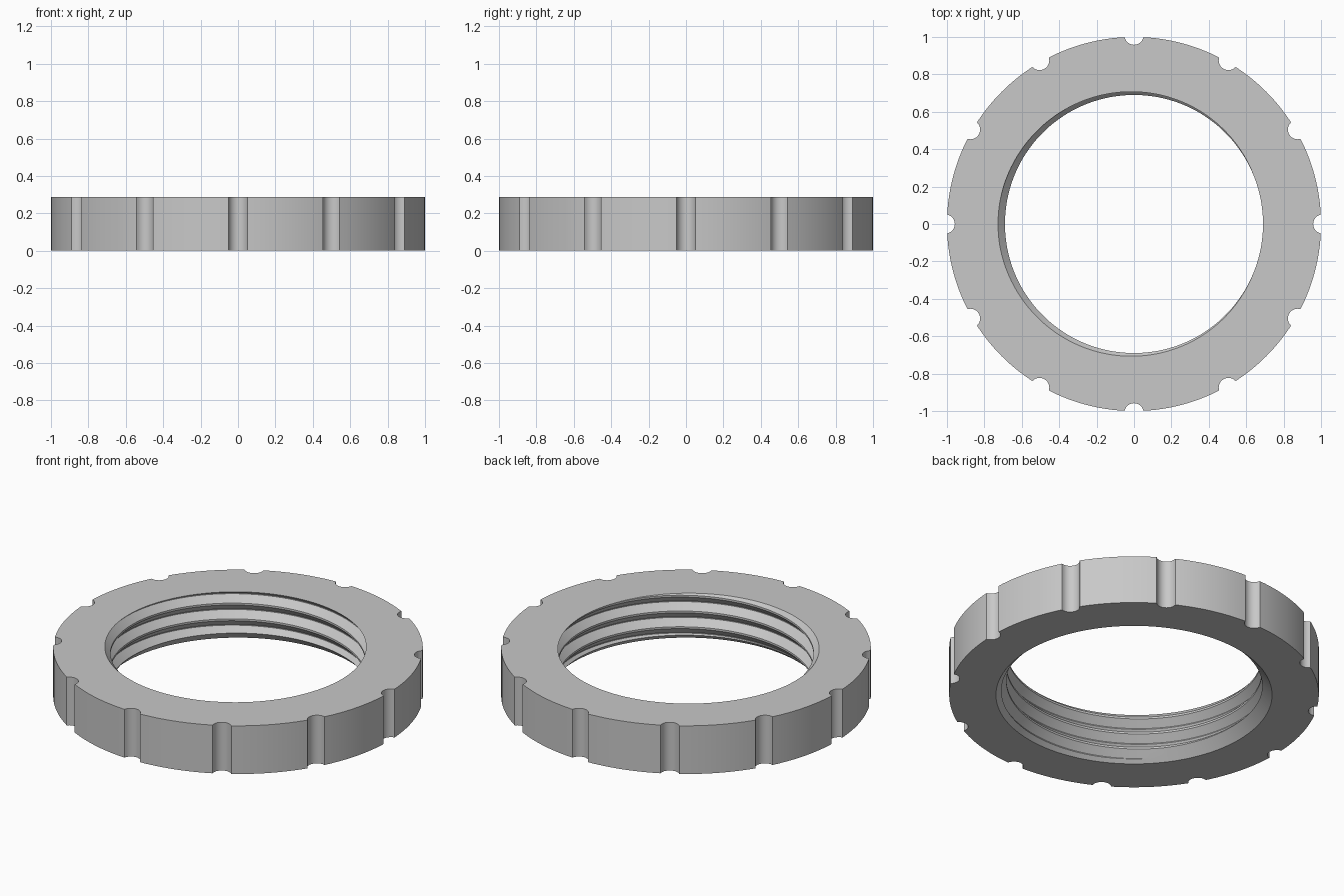
import bpy
import bmesh
import math

cube = bpy.data.objects.get("Cube")
if cube:
    bpy.data.objects.remove(cube, do_unlink=True)

HEIGHT = 0.288
OUTER = 1.0
BORE = 0.69           # thread crest radius
DEPTH = 0.037
PITCH = 0.094
CREST, ROOT = 0.06, 0.025   # half flats, as a share of the pitch
COUNTERSINK = 0.747
NOTCHES = 12
NOTCH_R, NOTCH_CENTRE = 0.052, 1.01
TAU = 2 * math.pi


def thread_radius(z, a):
    u = (z - HEIGHT) / PITCH - a / TAU
    t = (abs(u - round(u)) - CREST) / (0.5 - CREST - ROOT)
    return BORE + DEPTH * min(max(t, 0), 1)


def countersink_top(a):
    # height where the bottom chamfer runs out into the thread
    low, high = 0.0, COUNTERSINK - BORE
    for _ in range(30):
        mid = (low + high) / 2
        if thread_radius(mid, a) + mid < COUNTERSINK:
            low = mid
        else:
            high = mid
    return high


def rim_radius(offset):
    # rounded notch cut into the rim, by angle from the notch centre
    inside = NOTCH_R ** 2 - (NOTCH_CENTRE * math.sin(offset)) ** 2
    if inside < 0:
        return OUTER
    return min(OUTER, NOTCH_CENTRE * math.cos(offset) - math.sqrt(inside))


# angles through one sector: dense in the notch, even along the rim
sector = TAU / NOTCHES
half = math.asin(NOTCH_R / NOTCH_CENTRE) + 1e-4
offsets = [half * math.sin(math.pi * (i / 14 - 0.5)) for i in range(15)]
offsets += [half + (sector - 2 * half) * i / 12 for i in range(1, 12)]
columns = [(k * sector + o, rim_radius(o)) for k in range(NOTCHES) for o in offsets]
columns.append((columns[0][0] + TAU, columns[0][1]))

# helical corner lines of the thread, from the top down
turns = [n + c for n in range(1, -7, -1)
         for c in (0.5 + ROOT, 0.5 - ROOT, CREST, -CREST)]

bm = bmesh.new()


def section(a, rim):
    points = [(COUNTERSINK, 0), (rim, 0), (rim, HEIGHT)]
    floor = countersink_top(a)
    for u in turns:
        z = min(max(HEIGHT + PITCH * (u + a / TAU), floor), HEIGHT)
        points.append((thread_radius(z, a), z))
    return [bm.verts.new((r * math.cos(a), r * math.sin(a), z)) for r, z in points]


# skin neighbouring cross-sections into a closed ring
rings = [section(a, rim) for a, rim in columns]
for left, right in zip(rings, rings[1:]):
    for i in range(len(left)):
        j = (i + 1) % len(left)
        bm.faces.new((left[i], right[i], right[j], left[j]))
bmesh.ops.remove_doubles(bm, verts=bm.verts, dist=2e-5)
bmesh.ops.dissolve_degenerate(bm, edges=bm.edges, dist=1e-5)
bmesh.ops.recalc_face_normals(bm, faces=bm.faces)

mesh = bpy.data.meshes.new("threaded_lock_ring")
bm.to_mesh(mesh)
bm.free()
ring = bpy.data.objects.new("threaded_lock_ring", mesh)
bpy.context.collection.objects.link(ring)

# plain grey metal
grey = bpy.data.materials.new("light_grey")
grey.use_nodes = True
colour = (0.58, 0.58, 0.58, 1)
grey.diffuse_color = colour
grey.node_tree.nodes["Principled BSDF"].inputs["Base Color"].default_value = colour
mesh.materials.append(grey)

bpy.ops.object.select_all(action="DESELECT")
ring.select_set(True)
bpy.context.view_layer.objects.active = ring
bpy.ops.object.shade_smooth_by_angle(angle=math.radians(30))
